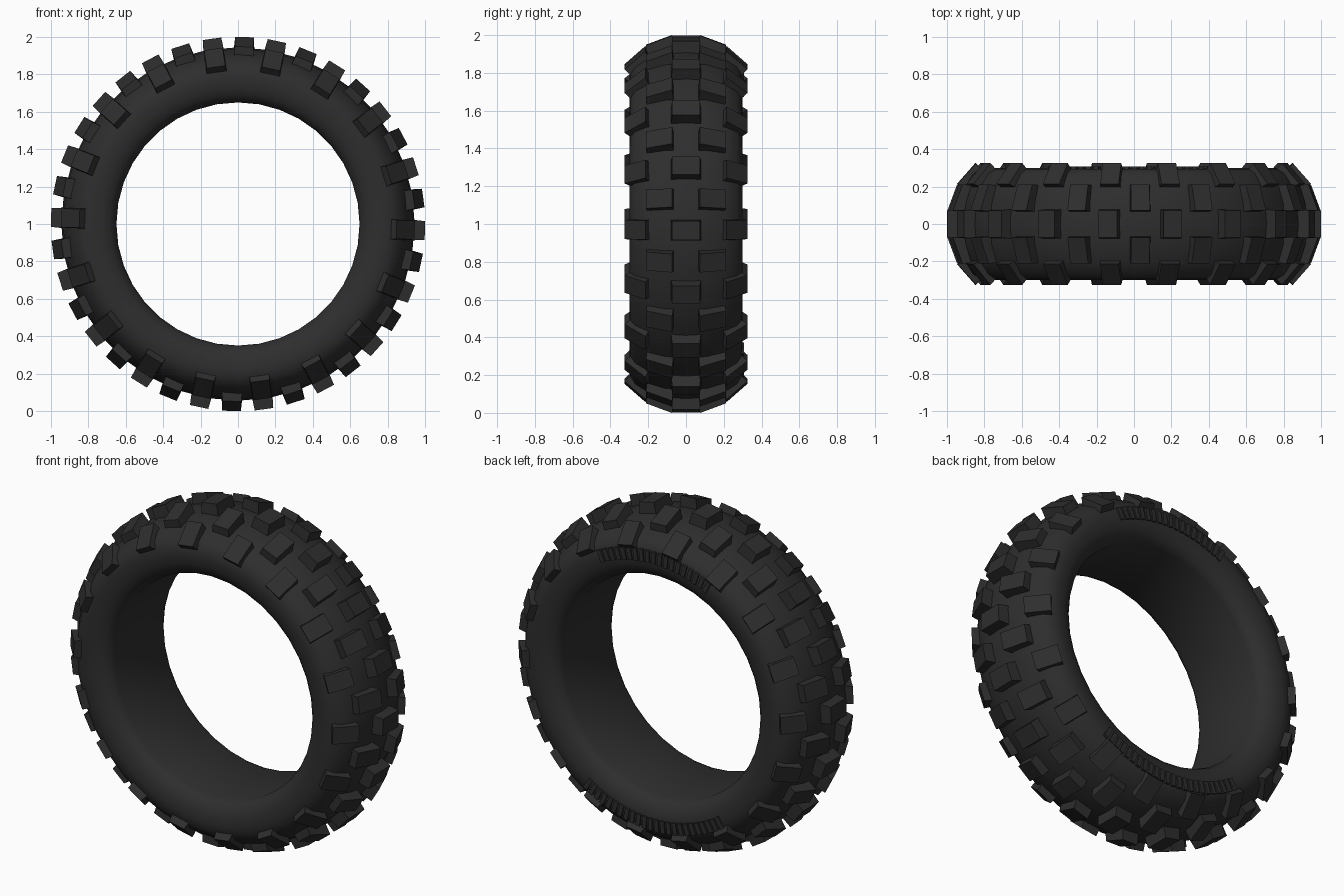
import bpy, bmesh, math
from mathutils import Matrix, Vector

cube = bpy.data.objects.get("Cube")
if cube:
    bpy.data.objects.remove(cube)

rubber = bpy.data.materials.new("dark rubber")
rubber.use_nodes = True
colour = (0.027, 0.027, 0.027, 1)
rubber.diffuse_color = colour
bsdf = rubber.node_tree.nodes["Principled BSDF"]
bsdf.inputs["Base Color"].default_value = colour
bsdf.inputs["Roughness"].default_value = 0.8


def finish(name, bm, smooth=False):
    bmesh.ops.recalc_face_normals(bm, faces=bm.faces)
    mesh = bpy.data.meshes.new(name)
    bm.to_mesh(mesh)
    bm.free()
    mesh.materials.append(rubber)
    ob = bpy.data.objects.new(name, mesh)
    ob.location.z = 1
    bpy.context.collection.objects.link(ob)
    if smooth:
        bpy.ops.object.select_all(action='DESELECT')
        ob.select_set(True)
        bpy.context.view_layer.objects.active = ob
        bpy.ops.object.shade_smooth_by_angle(angle=math.radians(35))
    return ob


def add_block(bm, profile, degrees, top, base):
    """Hexahedron on the wheel: profile holds (y, radius) for base, top, top, base."""
    turn = Matrix.Rotation(math.radians(90 - degrees), 3, 'Y')
    ends = []
    for side in (-1, 1):
        widths = (base, top, top, base)
        ends.append([bm.verts.new(turn @ Vector((side * w, y, r)))
                     for (y, r), w in zip(profile, widths)])
    a, b = ends
    bm.faces.new(a)
    bm.faces.new(b[::-1])
    for i in range(4):
        j = (i + 1) % 4
        bm.faces.new((a[i], b[i], b[j], a[j]))


def mirrored(profile):
    return [(-y, r) for y, r in profile]


# Tyre body: half cross-section mirrored, then revolved about the axle
half = [(0.22, 0.65), (0.25, 0.663), (0.277, 0.69), (0.293, 0.73), (0.3, 0.78),
        (0.294, 0.825), (0.27, 0.865), (0.21, 0.905), (0.11, 0.936)]
section = half + [(0, 0.945)] + mirrored(half)[::-1]
bm = bmesh.new()
verts = [bm.verts.new((0, y, r)) for y, r in section]
edges = [bm.edges.new((v, verts[(i + 1) % len(verts)])) for i, v in enumerate(verts)]
bmesh.ops.spin(bm, geom=verts + edges, cent=(0, 0, 0), axis=(0, 1, 0),
               angle=math.tau, steps=36, use_merge=True)
bmesh.ops.remove_doubles(bm, verts=bm.verts, dist=0.0005)
finish("tyre_body", bm, smooth=True)

# Tread knobs: centre and shoulder rows alternate with the middle rows
centre = [(-0.08, 0.92), (-0.073, 1.0), (0.073, 1.0), (0.08, 0.92)]
middle = [(0.065, 0.92), (0.073, 1.0), (0.212, 0.948), (0.205, 0.88)]
shoulder = [(0.19, 0.89), (0.215, 0.945), (0.325, 0.848), (0.285, 0.81)]
rows = {"centre_knobs": (0, [centre]),
        "middle_knobs": (10, [middle, mirrored(middle)]),
        "shoulder_knobs": (0, [shoulder, mirrored(shoulder)])}
for name, (shift, profiles) in rows.items():
    bm = bmesh.new()
    for k in range(18):
        for profile in profiles:
            add_block(bm, profile, 20 * k - 2 + shift, 0.05, 0.056)
    finish(name, bm)

# Raised ribs in two arcs on the back sidewall
rib = [(0.28, 0.755), (0.307, 0.755), (0.307, 0.825), (0.28, 0.825)]
for name, middle_angle, spread, count in (("upper_ribs", 90, 26, 19),
                                          ("lower_ribs", 270, 33, 24)):
    bm = bmesh.new()
    for i in range(count):
        angle = middle_angle - spread + 2 * spread * i / (count - 1)
        add_block(bm, rib, angle, 0.013, 0.013)
    finish(name, bm)
